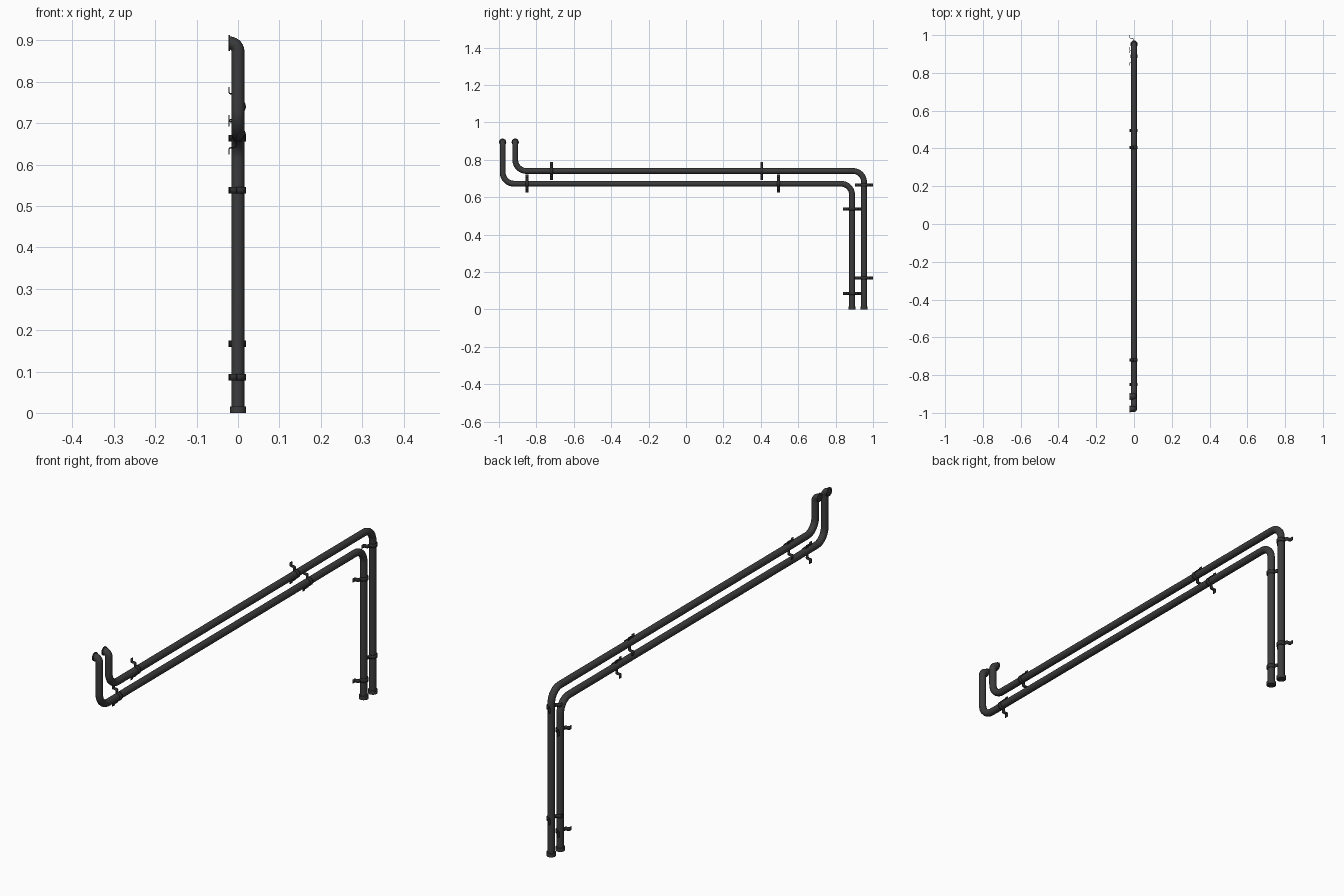
import bpy, bmesh
from math import sin, cos, pi, radians
from mathutils import Vector

if "Cube" in bpy.data.objects:
    bpy.data.objects.remove(bpy.data.objects["Cube"])

R = 0.0155          # pipe radius
TOP = 0.894         # height of the upper outlets


def material(name, v):
    m = bpy.data.materials.new(name)
    m.diffuse_color = (v, v, v, 1)
    m.use_nodes = True
    m.node_tree.nodes["Principled BSDF"].inputs["Base Color"].default_value = m.diffuse_color
    return m


PIPE = material("dark_pipe", 0.045)
METAL = material("dark_bracket", 0.03)


def finish(ob, mat):
    ob.data.materials.clear()
    ob.data.materials.append(mat)
    bpy.ops.object.select_all(action='DESELECT')
    ob.select_set(True)
    bpy.context.view_layer.objects.active = ob
    bpy.ops.object.shade_smooth_by_angle(angle=radians(40))


def fillet(points, radii, steps=10):
    """Round the inner corners of a right-angled path."""
    path = [Vector(points[0])]
    for a, b, c, r in zip(points, points[1:], points[2:], radii):
        a, b, c = Vector(a), Vector(b), Vector(c)
        d0, d1 = (a - b).normalized(), (c - b).normalized()
        centre = b + (d0 + d1) * r
        for i in range(steps + 1):
            t = i / steps * pi / 2
            path.append(centre - d1 * r * cos(t) - d0 * r * sin(t))
    return path + [Vector(points[-1])]


def pipe(name, points, radii):
    path = fillet(points, radii)
    cu = bpy.data.curves.new(name, 'CURVE')
    cu.dimensions = '3D'
    cu.bevel_depth, cu.bevel_resolution = R, 4
    cu.use_fill_caps = True
    sp = cu.splines.new('POLY')
    sp.points.add(len(path) - 1)
    for p, co in zip(sp.points, path):
        p.co = (*co, 1)
    ob = bpy.data.objects.new(name, cu)
    bpy.context.collection.objects.link(ob)
    bpy.ops.object.select_all(action='DESELECT')
    ob.select_set(True)
    bpy.context.view_layer.objects.active = ob
    bpy.ops.object.convert(target='MESH')
    finish(bpy.context.object, PIPE)


def collar(name, loc, outer, depth, axis):
    """Short hollow ring, lathed around axis from loc."""
    prof = [(0.0125, 0), (outer, 0), (outer, depth), (0.0125, depth)]
    n = 24
    bm = bmesh.new()
    rings = []
    for i in range(n):
        a = 2 * pi * i / n
        ring = []
        for r, h in prof:
            u, v = r * cos(a), r * sin(a)
            off = Vector((u, v, h)) if axis == 'Z' else Vector((h, u, v))
            ring.append(bm.verts.new(Vector(loc) + off))
        rings.append(ring)
    for i in range(n):
        a, b = rings[i], rings[(i + 1) % n]
        for k in range(4):
            bm.faces.new((a[k], b[k], b[(k + 1) % 4], a[(k + 1) % 4]))
    link(name, bm, PIPE)


def link(name, bm, mat):
    bmesh.ops.recalc_face_normals(bm, faces=bm.faces)
    me = bpy.data.meshes.new(name)
    bm.to_mesh(me)
    bm.free()
    ob = bpy.data.objects.new(name, me)
    bpy.context.collection.objects.link(ob)
    finish(ob, mat)
    return ob


def bracket(name, y, z, run):
    """Saddle strap over the pipe with stepped wall feet; run = pipe axis."""
    half = [(0.048, -0.0215), (0.034, -0.0215), (0.0322, -0.0205),
            (0.0315, -0.0185), (0.0308, -0.008), (0.029, -0.005),
            (0.026, -0.004), (0.0172, -0.004)]
    arc = [(0.0175 * cos(t), 0.0175 * sin(t))
           for t in (pi * i / 16 for i in range(17))]
    prof = half + arc + [(-u, x) for u, x in reversed(half)]
    bm = bmesh.new()
    rows = []
    for u, x in prof:
        row = []
        for w in (-0.008, 0.008):
            co = (x, y + w, z + u) if run == 'Y' else (x, y + u, z + w)
            row.append(bm.verts.new(co))
        rows.append(row)
    for a, b in zip(rows, rows[1:]):
        bm.faces.new((a[0], a[1], b[1], b[0]))
    ob = link(name, bm, METAL)
    mod = ob.modifiers.new("thickness", 'SOLIDIFY')
    mod.thickness, mod.offset = 0.003, 0
    # keep the smoothing step last
    bpy.ops.object.modifier_move_to_index(modifier=mod.name, index=0)


# each run: outlet y, horizontal z, downpipe y, brackets along y, brackets along z
RUNS = {
    "lower": (-0.98, 0.672, 0.888, (-0.85, 0.495), (0.538, 0.086)),
    "upper": (-0.913, 0.74, 0.952, (-0.72, 0.405), (0.664, 0.167)),
}
for name, (y0, zh, y1, along, up) in RUNS.items():
    pipe(name + "_pipe",
         [(-0.0215, y0, TOP), (0, y0, TOP), (0, y0, zh), (0, y1, zh), (0, y1, 0.003)],
         [0.0205, 0.06, 0.06])
    collar(name + "_outlet_rim", (-0.023, y0, TOP), 0.0192, 0.004, 'X')
    collar(name + "_foot_socket", (0, y1, 0), 0.0195, 0.016, 'Z')
    for i, y in enumerate(along):
        bracket(f"{name}_horizontal_bracket_{i + 1}", y, zh, 'Y')
    for i, z in enumerate(up):
        bracket(f"{name}_vertical_bracket_{i + 1}", y1, z, 'Z')
